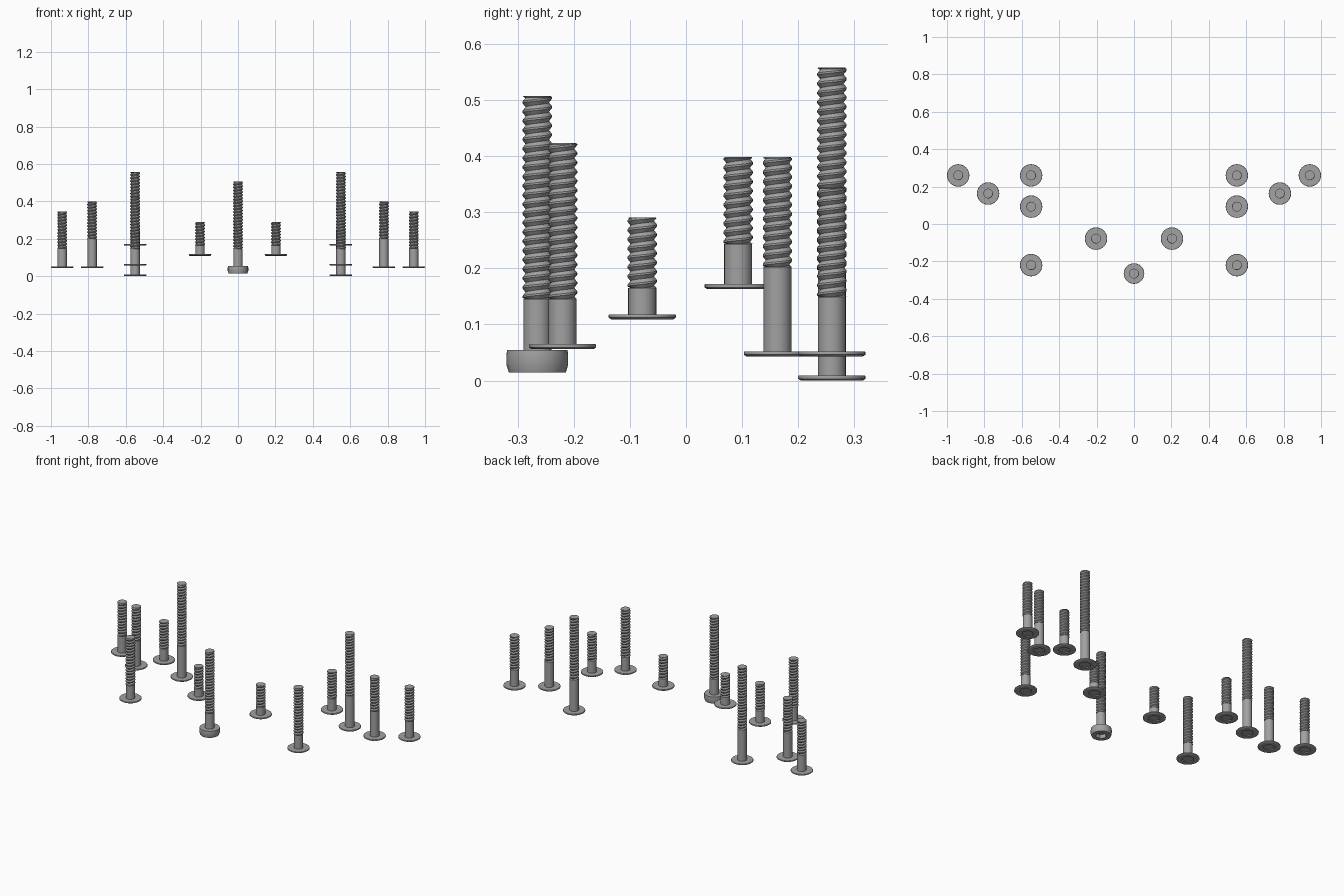
import bpy, bmesh
from math import pi, cos, sin, radians

cube = bpy.data.objects.get("Cube")
if cube:
    bpy.data.objects.remove(cube)

steel = bpy.data.materials.new("steel grey")
steel.use_nodes = True
GREY = (0.36, 0.36, 0.36, 1)
steel.diffuse_color = GREY
steel.node_tree.nodes["Principled BSDF"].inputs["Base Color"].default_value = GREY

SEG = 24
PITCH = 0.0165
ROOT, CREST, SHANK = 0.021, 0.0262, 0.025


def hex_radius(r, a):
    """Radius of a hexagon of corner radius r at angle a."""
    return r * cos(pi / 6) / cos(a % (pi / 3) - pi / 6)


def revolve(bm, profile):
    """Turn (radius, z, is_hex) points about z, capping both ends."""
    rings = []
    for r, z, is_hex in profile:
        ring = []
        for i in range(SEG):
            a = 2 * pi * i / SEG
            d = hex_radius(r, a) if is_hex else r
            ring.append(bm.verts.new((d * cos(a), d * sin(a), z)))
        rings.append(ring)
    for low, high in zip(rings, rings[1:]):
        for i in range(SEG):
            j = (i + 1) % SEG
            bm.faces.new((low[i], low[j], high[j], high[i]))
    bm.faces.new(rings[0][::-1])
    bm.faces.new(rings[-1])


def thread(bm, z0, z1):
    """Sweep a V-shaped ridge along a helix between two heights."""
    steps = int((z1 - z0) / PITCH * SEG) + SEG
    offsets = ((ROOT, 0), (CREST, 0.4), (CREST, 0.6), (ROOT, 1))
    previous = None
    for k in range(steps):
        a = 2 * pi * k / SEG
        base = z0 + PITCH * (k / SEG - 1)
        row = [bm.verts.new((r * cos(a), r * sin(a),
                             min(max(base + f * PITCH, z0), z1))) for r, f in offsets]
        if previous:
            for i in range(3):
                bm.faces.new((previous[i], row[i], row[i + 1], previous[i + 1]))
        previous = row


def finish(name, bm, x, y):
    bmesh.ops.dissolve_degenerate(bm, dist=1e-6, edges=bm.edges[:])
    mesh = bpy.data.meshes.new(name)
    bm.to_mesh(mesh)
    bm.free()
    mesh.materials.append(steel)
    obj = bpy.data.objects.new(name, mesh)
    obj.location = (x, y, 0)
    bpy.context.collection.objects.link(obj)
    bpy.ops.object.select_all(action='DESELECT')
    obj.select_set(True)
    bpy.context.view_layer.objects.active = obj
    bpy.ops.object.shade_smooth_by_angle(angle=radians(30))


def screw(name, x, y, z, thick, radius, socket, depth, shank_top, top):
    # Head with a hexagonal socket underneath, running into the plain shank
    bm = bmesh.new()
    revolve(bm, [
        (socket, z + depth, True), (socket, z, True),
        (radius * 0.92, z, False), (radius, z + thick * 0.35, False),
        (radius, z + thick * 0.8, False), (radius * 0.98, z + thick, False),
        (SHANK, z + thick, False), (SHANK, shank_top, False)])
    finish(name + "_head_and_shank", bm, x, y)
    # Threaded end with a flat tip
    bm = bmesh.new()
    revolve(bm, [(ROOT, shank_top - 0.005, False), (ROOT, top - 0.003, False),
                 (0.0245, top - 0.002, False), (0.0245, top, False)])
    thread(bm, shank_top, top - 0.001)
    finish(name + "_thread", bm, x, y)


# Cap screw at the front centre
screw("cap_screw", 0, -0.265, 0.014, 0.04, 0.055, 0.03, 0.022, 0.145, 0.507)

# Mirrored flat-head screws: x, y, head base, shank top, tip
PAIRS = {
    "inner_short_screw": (0.203, -0.078, 0.109, 0.165, 0.291),
    "front_screw": (0.55, -0.22, 0.056, 0.145, 0.423),
    "middle_screw": (0.55, 0.093, 0.163, 0.243, 0.398),
    "rear_long_screw": (0.55, 0.26, 0.0, 0.195, 0.558),
    "outer_screw": (0.78, 0.163, 0.043, 0.202, 0.398),
    "end_screw": (0.94, 0.26, 0.043, 0.149, 0.345),
}
for name, (x, y, z, shank_top, top) in PAIRS.items():
    for side, s in (("left", 1), ("right", -1)):
        screw(f"{side}_{name}", s * x, y, z, 0.009, 0.06, 0.033, 0.005, shank_top, top)
